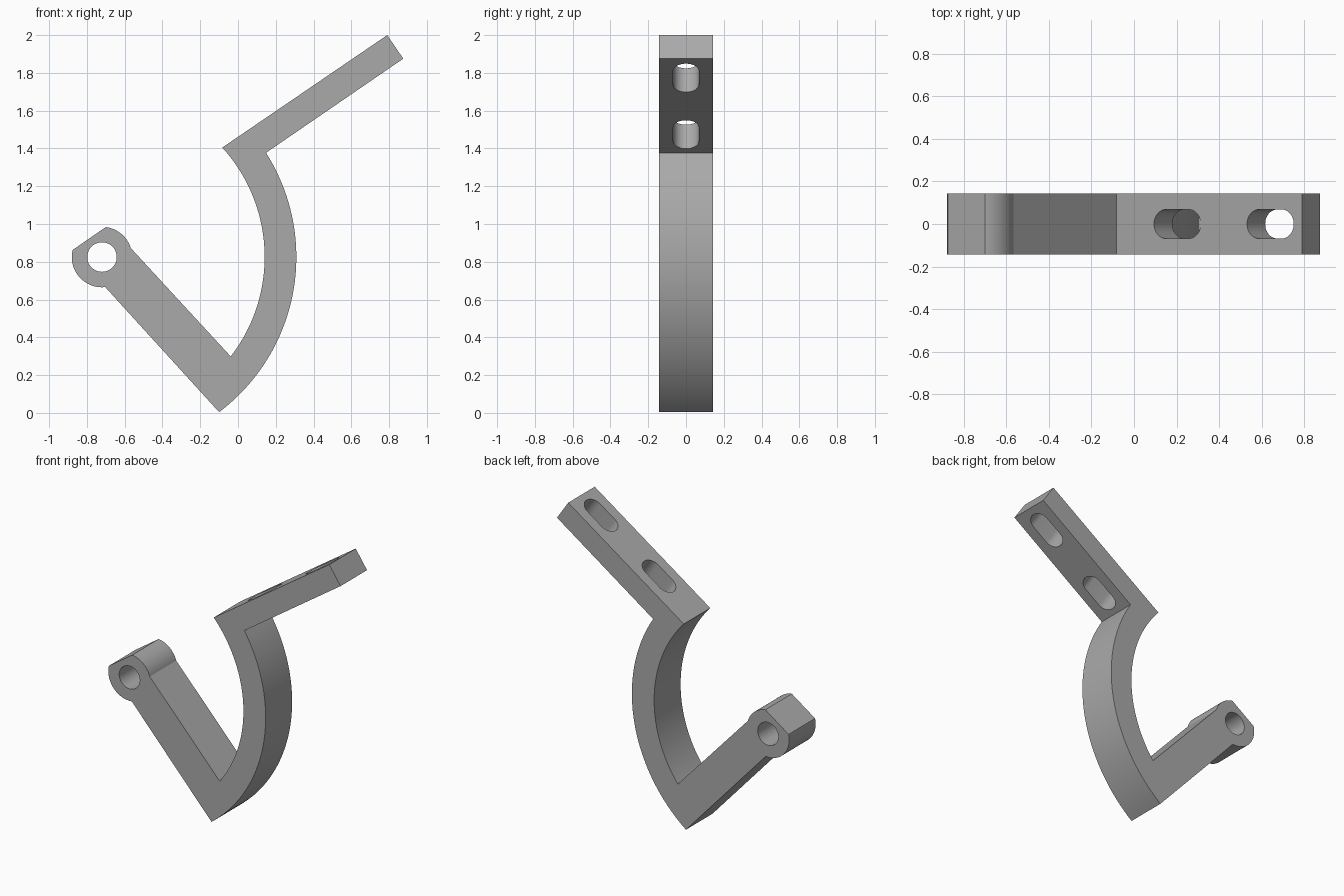
import bpy, bmesh
from math import cos, sin, atan2, pi, radians
from mathutils import Vector

if "Cube" in bpy.data.objects:
    bpy.data.objects.remove(bpy.data.objects["Cube"], do_unlink=True)

HALF_DEPTH = 0.143
PIVOT = Vector((-0.72, 0.825))      # pivot hole, also centre of the curved arm
BOSS_R, HOLE_R = 0.16, 0.078
INNER_R, OUTER_R = 0.861, 1.029
BAR_START, BAR_END = Vector((-0.083, 1.405)), Vector((0.79, 2.0))
BAR_THICK = 0.151
ALONG = (BAR_END - BAR_START).normalized()
DOWN = Vector((ALONG.y, -ALONG.x))

grey = bpy.data.materials.new("plain grey")
grey.use_nodes = True
colour = (0.4, 0.4, 0.4, 1)
grey.diffuse_color = colour
grey.node_tree.nodes["Principled BSDF"].inputs["Base Color"].default_value = colour


def arc(centre, radius, start, end, steps):
    """Points on an arc between two angles."""
    angles = [start + (end - start) * i / steps for i in range(steps + 1)]
    return [centre + radius * Vector((cos(a), sin(a))) for a in angles]


def angle_to(x, z):
    return atan2(z - PIVOT.y, x - PIVOT.x)


def prism(name, points, direction):
    """Solid made by sweeping a closed outline along a direction."""
    bm = bmesh.new()
    face = bm.faces.new([bm.verts.new(p) for p in points])
    swept = bmesh.ops.extrude_face_region(bm, geom=[face])["geom"]
    bmesh.ops.translate(bm, vec=direction,
                        verts=[v for v in swept if isinstance(v, bmesh.types.BMVert)])
    bmesh.ops.recalc_face_normals(bm, faces=bm.faces)
    mesh = bpy.data.meshes.new(name)
    bm.to_mesh(mesh)
    bm.free()
    mesh.materials.append(grey)
    obj = bpy.data.objects.new(name, mesh)
    bpy.context.collection.objects.link(obj)
    return obj


def side_prism(name, outline, half):
    return prism(name, [(p.x, -half, p.y) for p in outline], (0, 2 * half, 0))


# Bracket outline: boss, straight leg, curved arm and slotted bar
outer_low, outer_high = angle_to(-0.097, 0), angle_to(0.15, 1.378)
inner_low, inner_high = angle_to(-0.04, 0.3), angle_to(*BAR_START)
outline = arc(PIVOT, OUTER_R, outer_low, outer_high, 48)
outline += [BAR_END + DOWN * BAR_THICK, BAR_END]
outline += arc(PIVOT, INNER_R, inner_high, inner_low, 48)
outline += arc(PIVOT, BOSS_R, angle_to(-0.567, 0.872), angle_to(-0.70, 0.984), 20)
outline += arc(PIVOT, BOSS_R, angle_to(-0.877, 0.863), angle_to(-0.703, 0.666) + 2 * pi, 36)
bracket = side_prism("bracket", outline, HALF_DEPTH)

# Cutters for the pivot hole and the two slots through the bar
cutters = [side_prism("pivot_hole_cutter", arc(PIVOT, HOLE_R, 0, 2 * pi, 48)[:-1], 0.3)]
SLOT_R = 0.068
for name, start, end in (("lower_slot_cutter", 0.214, 0.48),
                         ("upper_slot_cutter", 0.744, 1.01)):
    shape = arc(Vector((end - SLOT_R, 0)), SLOT_R, -pi / 2, pi / 2, 20)
    shape += arc(Vector((start + SLOT_R, 0)), SLOT_R, pi / 2, 3 * pi / 2, 20)
    points = []
    for p in shape:
        q = BAR_START + ALONG * p.x - DOWN * 0.03
        points.append((q.x, p.y, q.y))
    sweep = DOWN * (BAR_THICK + 0.06)
    cutters.append(prism(name, points, (sweep.x, 0, sweep.y)))

bpy.context.view_layer.objects.active = bracket
for cutter in cutters:
    mod = bracket.modifiers.new(cutter.name, 'BOOLEAN')
    mod.operation = 'DIFFERENCE'
    mod.solver = 'EXACT'
    mod.object = cutter
    bpy.ops.object.modifier_apply(modifier=mod.name)
    bpy.data.objects.remove(cutter, do_unlink=True)

# Smooth the curved walls, keep the corners sharp
bpy.ops.object.select_all(action='DESELECT')
bracket.select_set(True)
bpy.ops.object.shade_smooth_by_angle(angle=radians(20))
